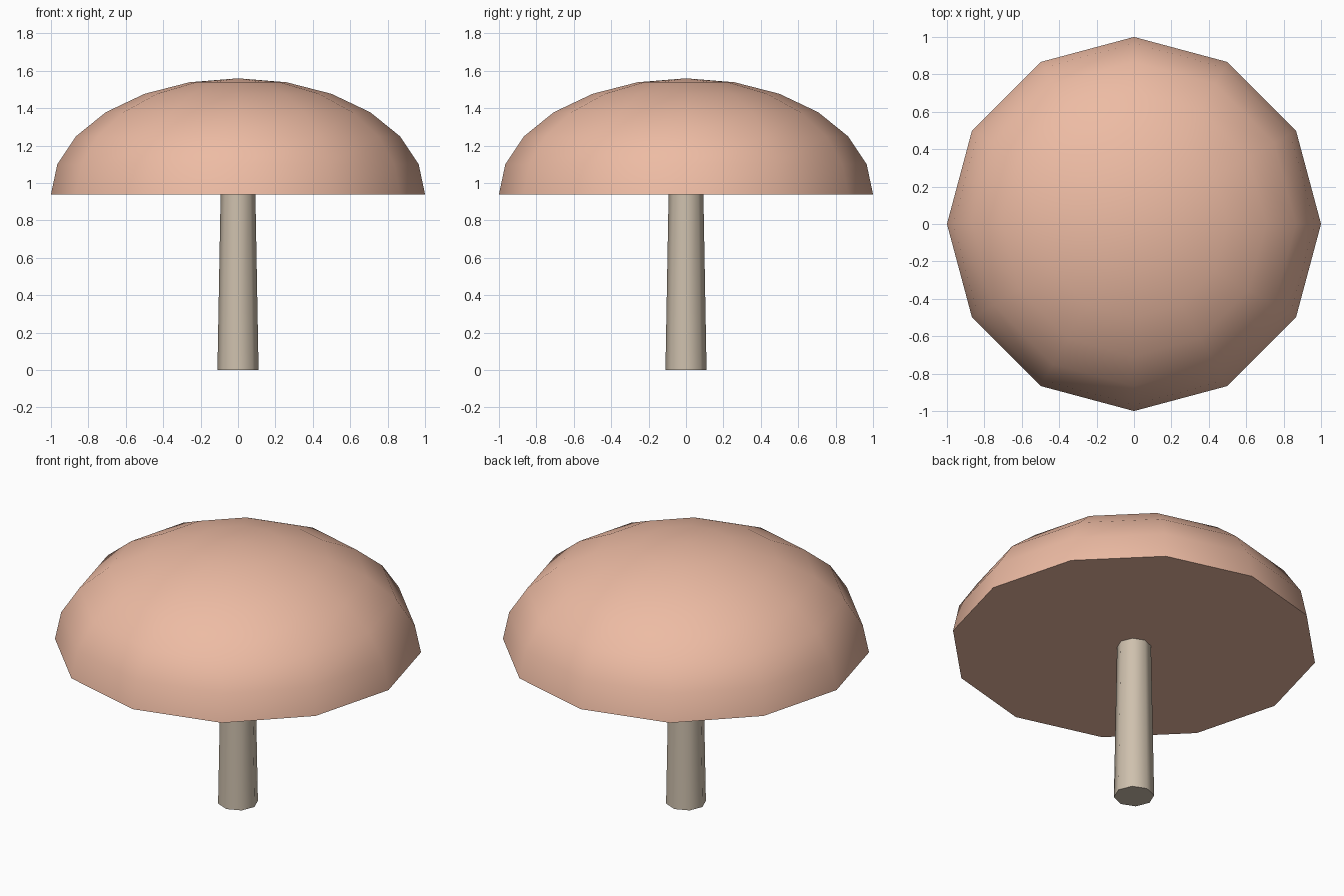
import bpy, bmesh
from math import sin, cos, pi, radians

if "Cube" in bpy.data.objects:
    bpy.data.objects.remove(bpy.data.objects["Cube"])


def lathe(name, profile, sides, color):
    """Revolve (radius, z) points around z; zero radius closes to a point, open ends get a flat cap."""
    bm = bmesh.new()
    rings = []
    for r, z in profile:
        n = sides if r > 0 else 1
        rings.append([bm.verts.new((r * cos(2 * pi * i / sides), r * sin(2 * pi * i / sides), z))
                      for i in range(n)])
    for low, high in zip(rings, rings[1:]):
        for i in range(sides):
            j = (i + 1) % sides
            if len(high) == 1:
                bm.faces.new((low[i], low[j], high[0]))
            else:
                bm.faces.new((low[i], low[j], high[j], high[i]))
    for ring in (rings[0], rings[-1]):
        if len(ring) > 1:
            bm.faces.new(ring)
    bmesh.ops.recalc_face_normals(bm, faces=bm.faces)
    mesh = bpy.data.meshes.new(name)
    bm.to_mesh(mesh)
    bm.free()
    obj = bpy.data.objects.new(name, mesh)
    bpy.context.collection.objects.link(obj)
    mat = bpy.data.materials.new(name + "_material")
    mat.diffuse_color = (*color, 1)
    mat.use_nodes = True
    mat.node_tree.nodes["Principled BSDF"].inputs["Base Color"].default_value = mat.diffuse_color
    mesh.materials.append(mat)
    bpy.ops.object.select_all(action='DESELECT')
    obj.select_set(True)
    bpy.context.view_layer.objects.active = obj
    bpy.ops.object.shade_smooth_by_angle(angle=radians(60))
    return obj


# Tapered stem
lathe("stem", [(0.11, 0), (0.093, 0.94)], 8, (0.62, 0.53, 0.42))

# Flattened half-dome cap with a flat underside
RIM_Z, HEIGHT = 0.94, 0.62
dome = [(cos(radians(a)), RIM_Z + HEIGHT * sin(radians(a))) for a in range(0, 90, 15)]
lathe("cap", dome + [(0, RIM_Z + HEIGHT)], 12, (0.85, 0.5, 0.37))
